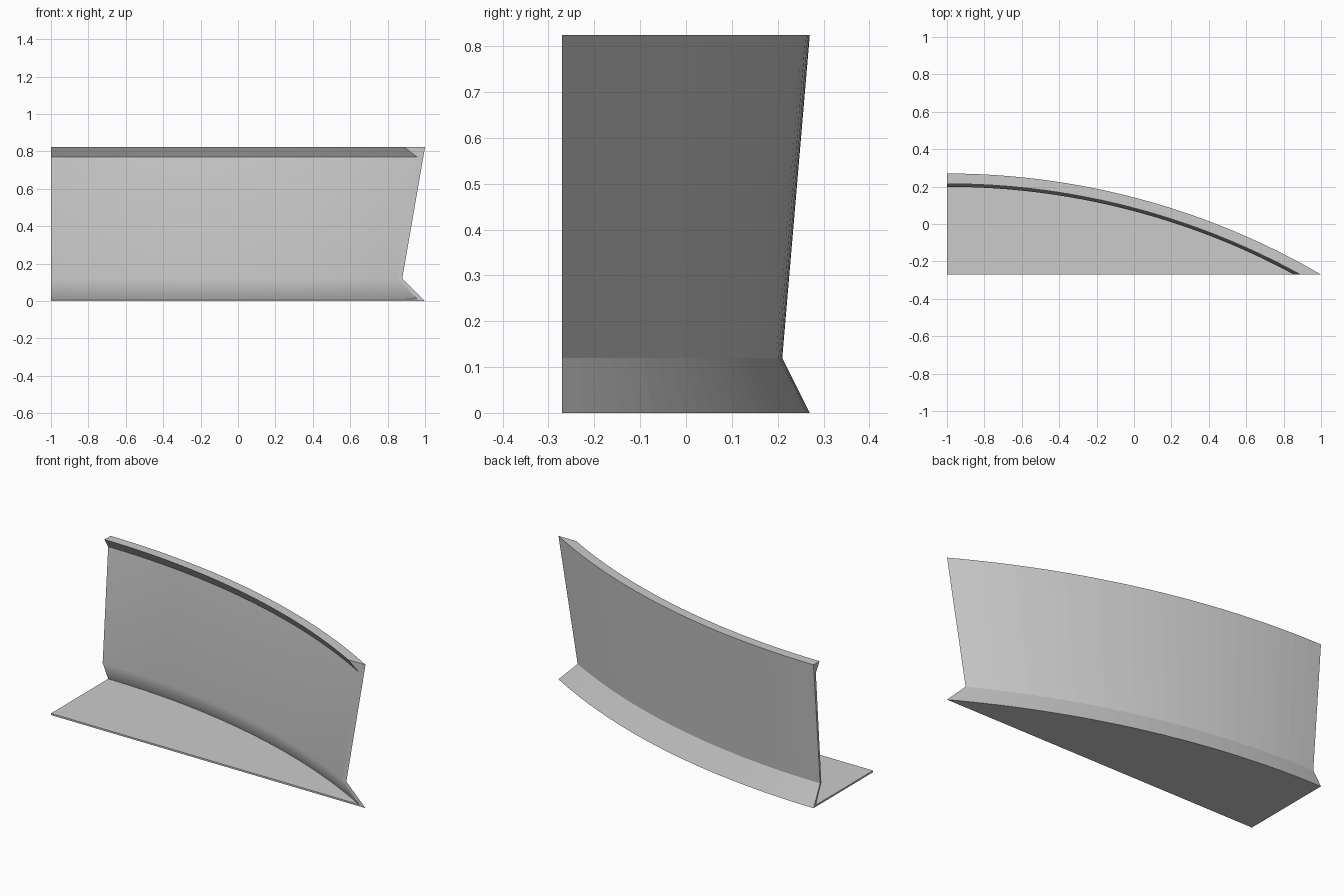
import bpy, bmesh, math

cube = bpy.data.objects.get("Cube")
if cube:
    bpy.data.objects.remove(cube, do_unlink=True)

grey = bpy.data.materials.new("light grey")
grey.use_nodes = True
grey.diffuse_color = (0.6, 0.6, 0.6, 1)
grey.node_tree.nodes["Principled BSDF"].inputs["Base Color"].default_value = (0.6, 0.6, 0.6, 1)

HALF_DEPTH = 0.27
RADIUS = 3.974          # outer arc, tangent to x at the left end
CENTRE_Y = HALF_DEPTH - RADIUS
SEGMENTS = 24
FLOOR = 0.01

# Cross-section: (inward offset from outer arc, height)
section = [(0, 0), (0.06, 0.12), (0, 0.824), (0.055, 0.824),
           (0.021, 0.77), (0.071, 0.12), (0.021, FLOOR)]


def arc_point(offset, t):
    """Point on a concentric arc that stops at the front plane."""
    r = RADIUS - offset
    a = t * math.acos((-HALF_DEPTH - CENTRE_Y) / r)
    return -1 + r * math.sin(a), CENTRE_Y + r * math.cos(a)


# Curved wall with lip, kicked foot and floor, as one sweep
bm = bmesh.new()
rings = []
for i in range(SEGMENTS + 1):
    t = i / SEGMENTS
    ring = [bm.verts.new((*arc_point(o, t), z)) for o, z in section]
    x = ring[-1].co.x
    ring += [bm.verts.new((x, -HALF_DEPTH, z)) for z in (FLOOR, 0)]
    rings.append(ring)

n = len(rings[0])
for a, b in zip(rings, rings[1:]):
    for k in range(n):
        m = (k + 1) % n
        face = bm.faces.new((a[k], a[m], b[m], b[k]))
        face.smooth = k in (4, 5)      # inner wall and inner foot
    for k in (0, 1, 2, 3, 4, 6, 7, 8):  # only the inner foot bend stays soft
        bm.edges.get((a[k], b[k])).smooth = False

# End faces
bm.faces.new(rings[0])
bm.faces.new(rings[-1])
bmesh.ops.remove_doubles(bm, verts=bm.verts, dist=0.0005)
bmesh.ops.recalc_face_normals(bm, faces=bm.faces)

mesh = bpy.data.meshes.new("curved_wall")
bm.to_mesh(mesh)
bm.free()
mesh.materials.append(grey)
wall = bpy.data.objects.new("curved_wall", mesh)
bpy.context.collection.objects.link(wall)

# Large wall faces lead the shading at the bend
weighted = wall.modifiers.new("weighted_normals", 'WEIGHTED_NORMAL')
weighted.keep_sharp = True
